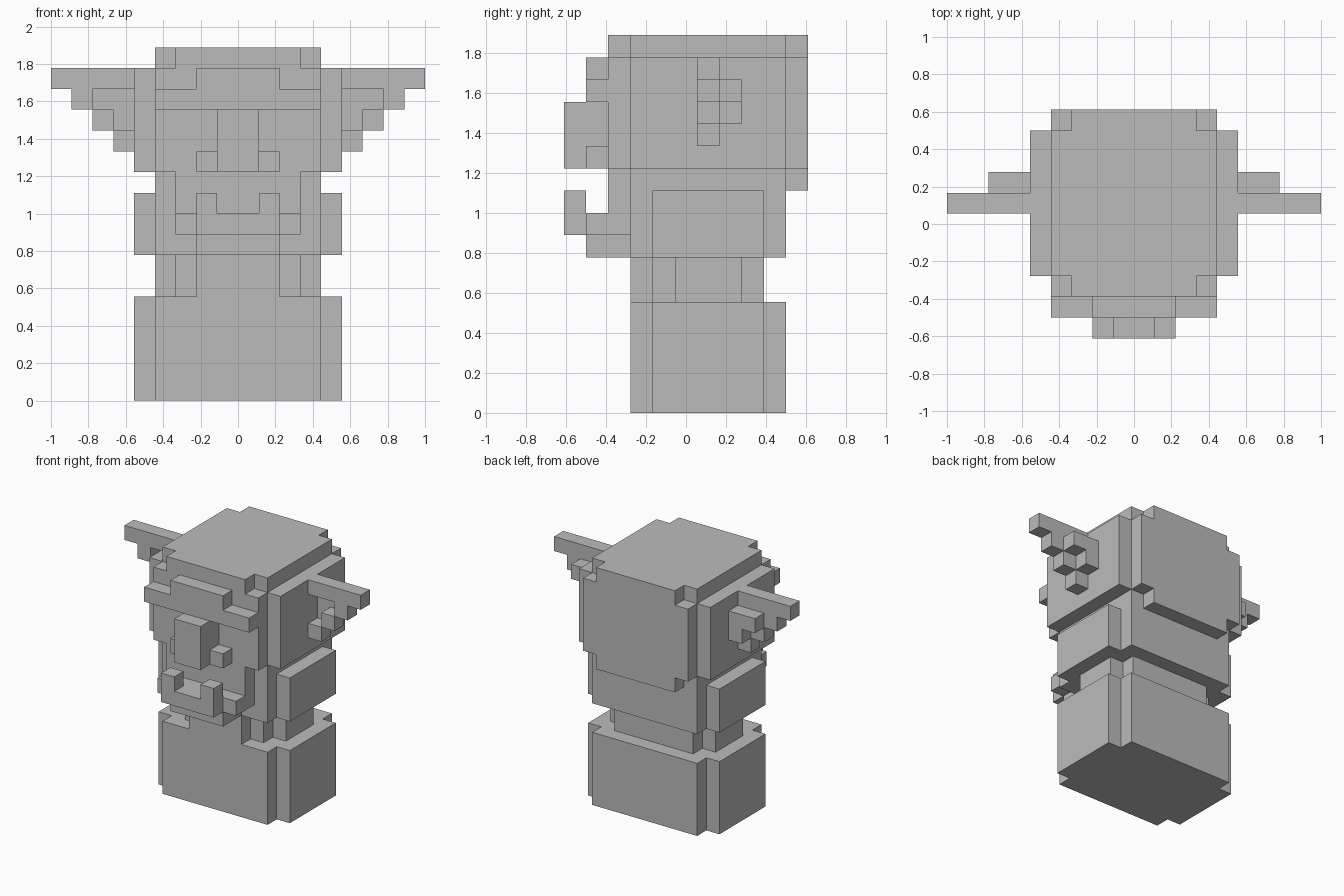
import bpy, bmesh
from itertools import product
from mathutils import Vector

cube = bpy.data.objects.get("Cube")
if cube:
    bpy.data.objects.remove(cube, do_unlink=True)

U = 1 / 9  # edge of one block
stone = bpy.data.materials.new("grey_stone")
stone.use_nodes = True
GREY = (0.5, 0.5, 0.5, 1)
stone.diffuse_color = GREY
stone.node_tree.nodes["Principled BSDF"].inputs["Base Color"].default_value = GREY

cells = {}  # filled block -> part name


def fill(part, x, y, z):
    """Fill a box of blocks; x, y and z are (start, end) in block units."""
    for c in product(range(*x), range(*y), range(*z)):
        cells.setdefault(c, part)


def centred(part, half, y, z):
    fill(part, (-half, half), y, z)


def paired(part, x, y, z):
    fill("left_" + part, x, y, z)
    fill("right_" + part, (-x[1], -x[0]), y, z)


# Base and neck
centred("base", 4, (-3, 4), (0, 5))
centred("base", 5, (-2, 3), (0, 5))
centred("neck", 4, (-1, 2), (5, 7))
centred("neck", 3, (-2, 3), (5, 7))
centred("throat", 2, (-3, -2), (5, 7))

# Jaw, chin and lower lip with tusks
centred("jaw", 4, (-3, 4), (7, 11))
centred("jaw", 5, (-2, 3), (7, 10))
centred("jaw", 3, (-4, -3), (8, 11))
centred("chin", 2, (-5, -3), (7, 8))
centred("lower_lip", 3, (-5, -4), (8, 9))
centred("lower_lip", 2, (-6, -5), (8, 9))
paired("tusk", (1, 2), (-6, -5), (9, 10))

# Head with stepped corners
centred("head", 5, (-3, 4), (11, 16))
centred("head", 4, (-4, 5), (11, 16))
centred("head", 4, (-3, 4), (16, 17))
centred("head", 3, (-4, 5), (16, 17))
centred("head", 3, (4, 5), (10, 11))

# Nose and brow
centred("nose", 1, (-6, -4), (11, 14))
paired("nostril", (1, 2), (-5, -4), (11, 12))
centred("brow", 4, (-5, -4), (14, 15))
centred("brow", 2, (-5, -4), (15, 16))

# Ears: stepped rim in front of a recessed back
paired("ear", (5, 9), (0, 1), (15, 16))
for step in range(3):
    paired("ear", (5 + step, 6 + step), (0, 1), (12 + step, 13 + step))
for step in (1, 2):
    paired("ear", (5, 5 + step), (1, 2), (12 + step, 13 + step))


def build(part):
    """Skin one part with its exposed block faces."""
    bm = bmesh.new()
    for c, owner in cells.items():
        if owner != part:
            continue
        for axis, side in product(range(3), (0, 1)):
            near = list(c)
            near[axis] += 2 * side - 1
            if tuple(near) in cells:
                continue
            a, b = Vector(), Vector()
            a[(axis + 1) % 3] = b[(axis + 2) % 3] = 1
            p = Vector(c)
            p[axis] += side
            ring = [p, p + a, p + a + b, p + b]
            if not side:
                ring.reverse()
            bm.faces.new([bm.verts.new((q + Vector((0, 0.5, 0))) * U) for q in ring])
    bmesh.ops.remove_doubles(bm, verts=bm.verts, dist=U / 100)
    bmesh.ops.dissolve_limit(bm, angle_limit=0.02, verts=bm.verts, edges=bm.edges)
    mesh = bpy.data.meshes.new(part)
    bm.to_mesh(mesh)
    bm.free()
    mesh.materials.append(stone)
    bpy.context.collection.objects.link(bpy.data.objects.new(part, mesh))


for name in dict.fromkeys(cells.values()):
    build(name)
